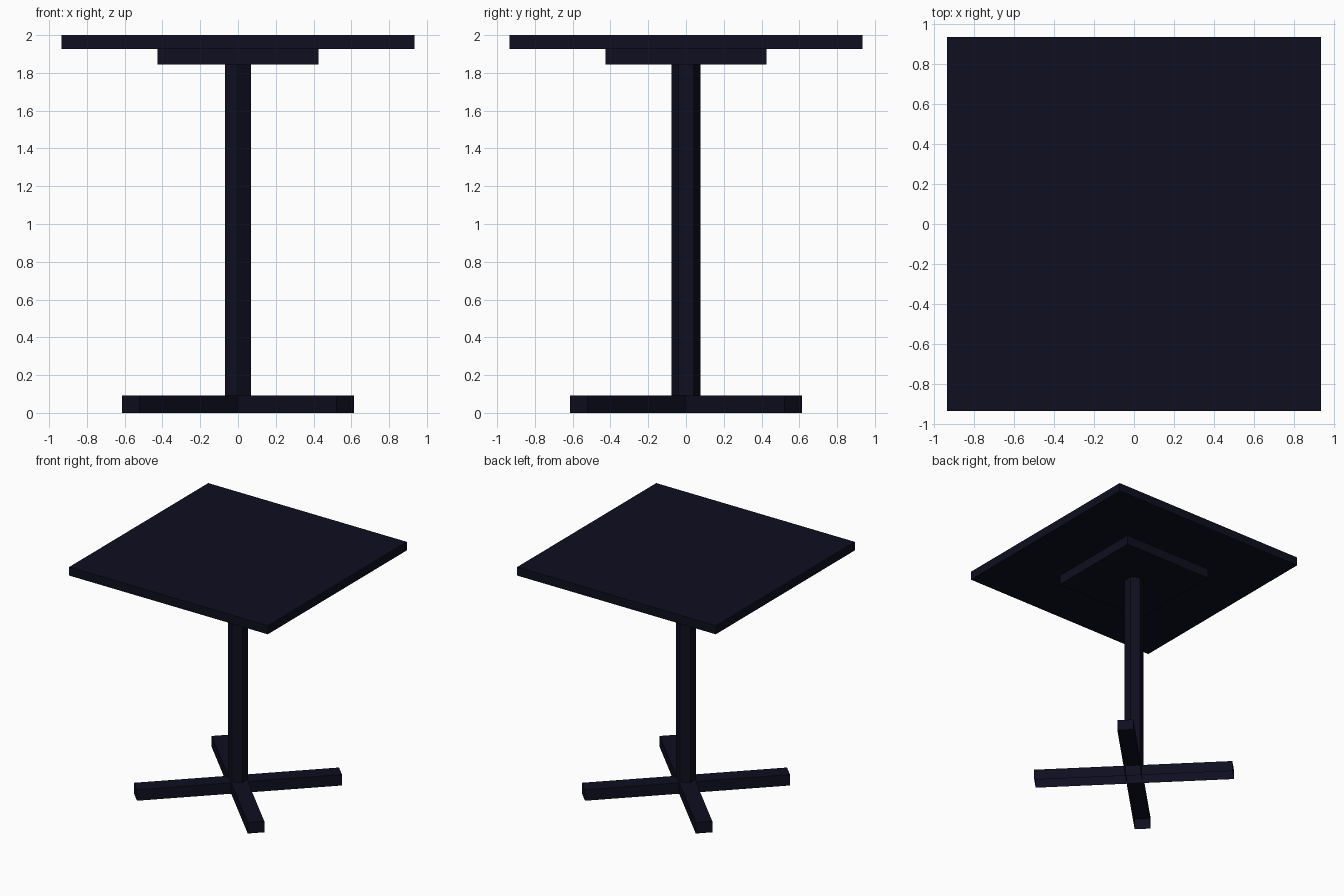
import bpy, bmesh, math
from mathutils import Matrix

cube = bpy.data.objects.get("Cube")
if cube:
    bpy.data.objects.remove(cube, do_unlink=True)

navy = bpy.data.materials.new("dark_navy")
navy.use_nodes = True
colour = (0.0044, 0.0044, 0.014, 1)
navy.diffuse_color = colour
navy.node_tree.nodes["Principled BSDF"].inputs["Base Color"].default_value = colour


def finish(name, bm):
    mesh = bpy.data.meshes.new(name)
    bm.to_mesh(mesh)
    bm.free()
    mesh.materials.append(navy)
    obj = bpy.data.objects.new(name, mesh)
    bpy.context.collection.objects.link(obj)
    return obj


def box(name, length, width, z0, z1, turn=0, open_bottom=False):
    bm = bmesh.new()
    place = (Matrix.Rotation(turn, 4, 'Z')
             @ Matrix.Translation((0, 0, (z0 + z1) / 2))
             @ Matrix.Diagonal((length, width, z1 - z0, 1)))
    bmesh.ops.create_cube(bm, size=1, matrix=place)
    if open_bottom:
        bm.normal_update()
        under = [f for f in bm.faces if f.normal.z < -0.9]
        bmesh.ops.delete(bm, geom=under, context='FACES_ONLY')
    return finish(name, bm)


# Square top and the mounting plate under it
TOP_Z, PLATE_Z, COLUMN_Z, BASE_Z = 2.0, 1.927, 1.845, 0.093
box("table_top", 1.868, 1.868, PLATE_Z, TOP_Z)
box("mounting_plate", 0.85, 0.85, COLUMN_Z, PLATE_Z)

# Six-sided column, with corners facing front and back
bm = bmesh.new()
bmesh.ops.create_cone(
    bm, cap_ends=True, segments=6, radius1=0.078, radius2=0.078,
    depth=COLUMN_Z - BASE_Z,
    matrix=Matrix.Translation((0, 0, (COLUMN_Z + BASE_Z) / 2)))
# Put a corner on the y axis whatever the starting angle
corner = bm.verts[:][0].co
bmesh.ops.rotate(bm, verts=bm.verts, cent=(0, 0, 0),
                 matrix=Matrix.Rotation(math.pi / 2 - math.atan2(corner.y, corner.x), 3, 'Z'))
finish("column", bm)

# Diagonal cross base made of two hollow bars, open underneath
for name, angle in (("base_bar_a", 45), ("base_bar_b", -45)):
    box(name, 1.604, 0.13, 0, BASE_Z, math.radians(angle), open_bottom=True)
